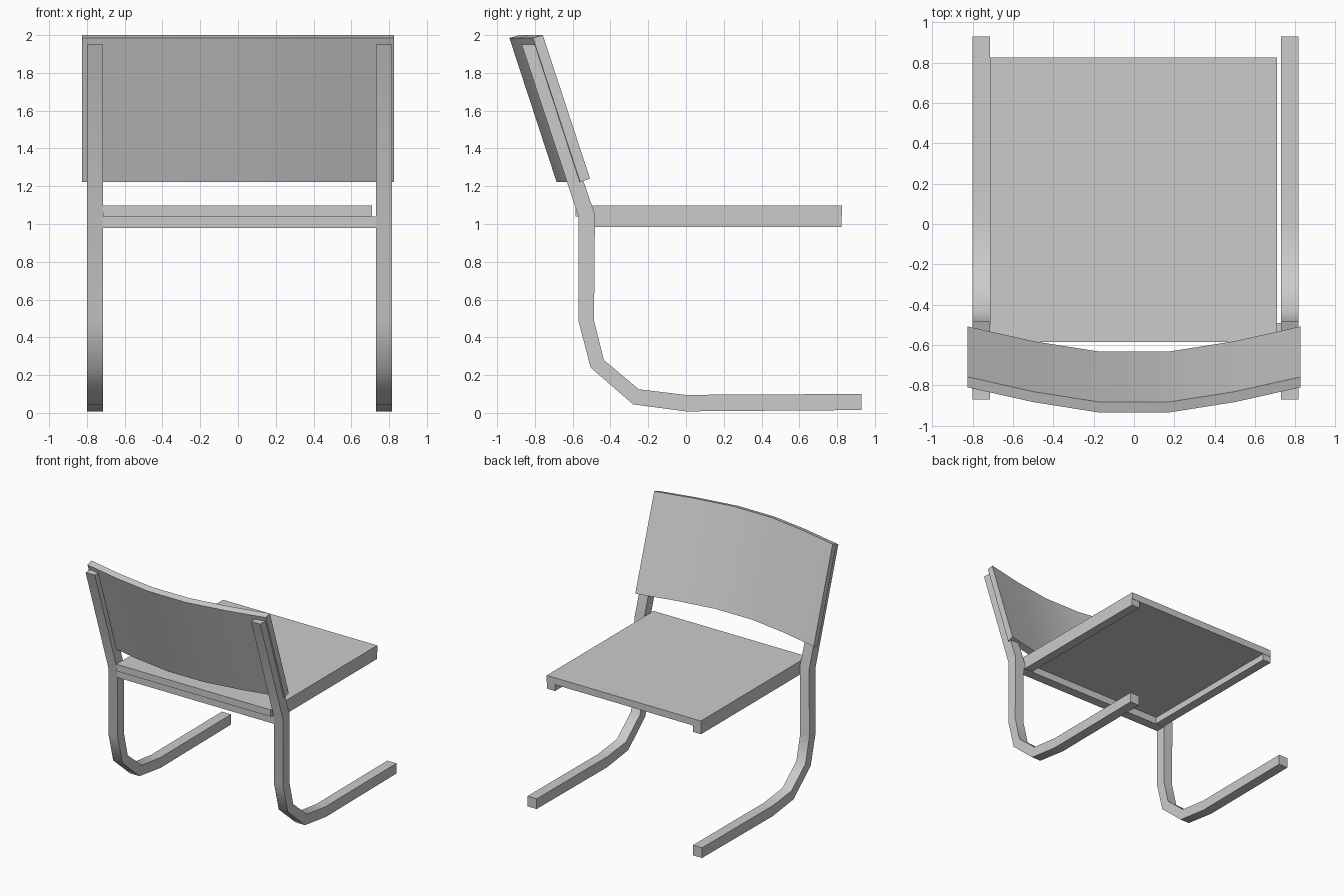
import bpy
import bmesh
import math

if "Cube" in bpy.data.objects:
    bpy.data.objects.remove(bpy.data.objects["Cube"], do_unlink=True)

# Single grey finish
GREY = (0.6, 0.6, 0.6, 1.0)
grey = bpy.data.materials.new("plain_grey")
grey.use_nodes = True
grey.diffuse_color = GREY
grey.node_tree.nodes["Principled BSDF"].inputs["Base Color"].default_value = GREY


def loft(name, rings, smooth=False):
    """Skin a closed solid through a series of four-sided rings."""
    bm = bmesh.new()
    loops = [[bm.verts.new(p) for p in ring] for ring in rings]
    for a, b in zip(loops, loops[1:]):
        for i in range(len(a)):
            j = (i + 1) % len(a)
            bm.faces.new((a[i], a[j], b[j], b[i]))
    bm.faces.new(loops[0])
    bm.faces.new(loops[-1])
    bmesh.ops.recalc_face_normals(bm, faces=bm.faces)
    mesh = bpy.data.meshes.new(name)
    bm.to_mesh(mesh)
    bm.free()
    mesh.materials.append(grey)
    obj = bpy.data.objects.new(name, mesh)
    bpy.context.collection.objects.link(obj)
    if smooth:
        bpy.ops.object.select_all(action='DESELECT')
        obj.select_set(True)
        bpy.context.view_layer.objects.active = obj
        bpy.ops.object.shade_smooth_by_angle(angle=math.radians(45))
    return obj


def box(name, x, y, z):
    ring = lambda h: [(x[0], y[0], h), (x[1], y[0], h), (x[1], y[1], h), (x[0], y[1], h)]
    return loft(name, [ring(z[0]), ring(z[1])])


# Bent legs: outer and inner edge (y, z) from the top of the post to the foot tip
outer = [(-0.87, 1.95), (-0.57, 1.04), (-0.57, 0.49), (-0.505, 0.24),
         (-0.28, 0.045), (0, 0.008), (0.23, 0.01), (0.93, 0.015)]
inner = [(-0.79, 1.95), (-0.482, 1.05), (-0.487, 0.49), (-0.435, 0.28),
         (-0.25, 0.125), (0, 0.095), (0.23, 0.097), (0.93, 0.10)]
for name, x0, x1 in (("right_leg", -0.80, -0.715), ("left_leg", 0.73, 0.815)):
    loft(name, [[(x0, *o), (x1, *o), (x1, *i), (x0, *i)]
                for o, i in zip(outer, inner)], smooth=True)

# Seat board with side rails and a cross bar joining the legs
box("seat", (-0.715, 0.71), (-0.585, 0.825), (1.04, 1.097))
box("right_rail", (-0.715, -0.64), (-0.49, 0.822), (0.985, 1.04))
box("left_rail", (0.635, 0.71), (-0.49, 0.822), (0.985, 1.04))
box("cross_bar", (-0.715, 0.73), (-0.57, -0.49), (0.98, 1.04))

# Curved, leaning backrest: tilted section shifted along a shallow arc
section = [(-0.56, 1.222), (-0.508, 1.24), (-0.758, 2.0), (-0.81, 1.985)]
arc = [(-0.825, 0), (-0.5, 0.073), (-0.17, 0.125),
       (0.17, 0.125), (0.5, 0.073), (0.825, 0)]
loft("backrest", [[(x, y - d, z) for y, z in section] for x, d in arc], smooth=True)
